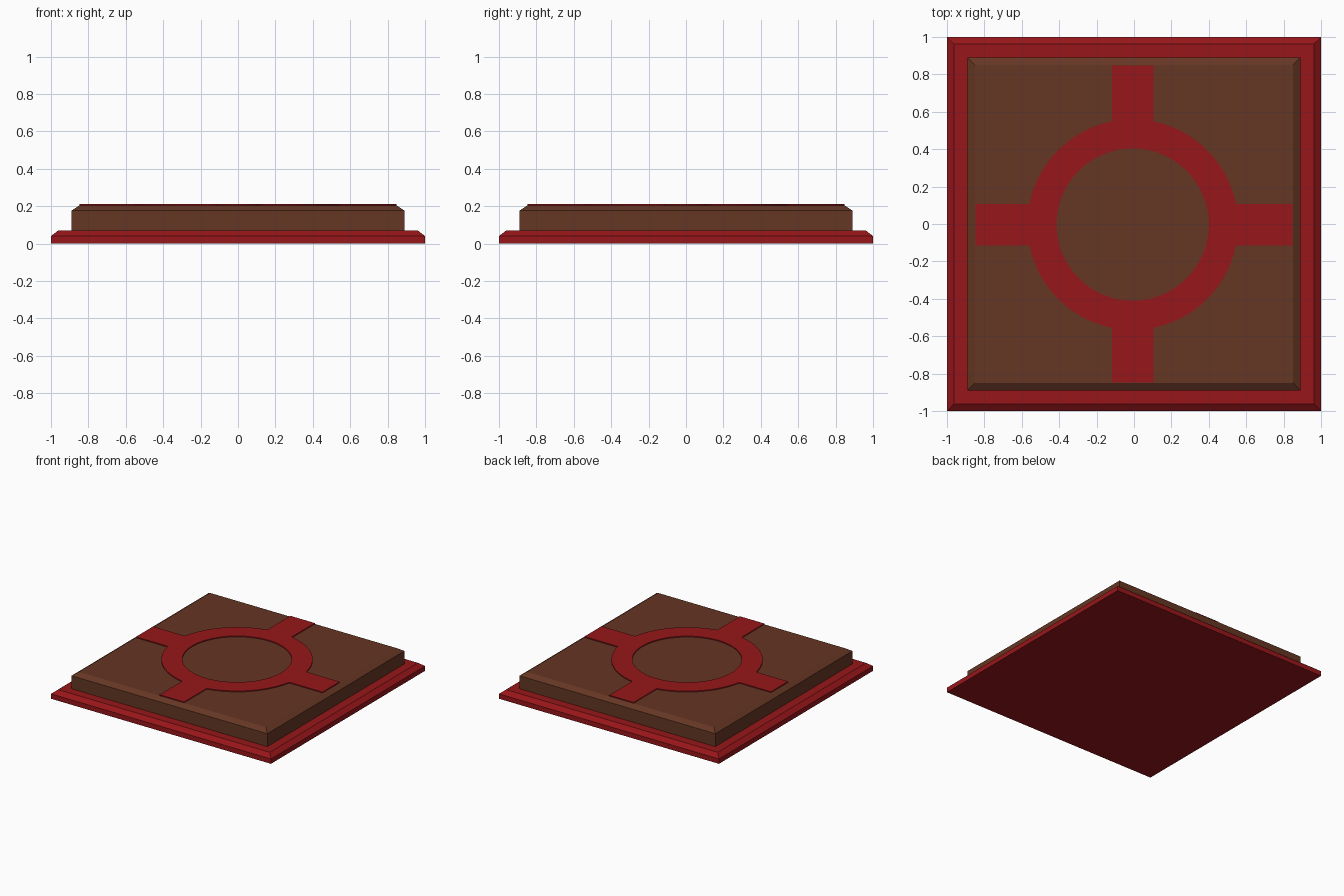
import bpy, bmesh, math
from mathutils import Matrix, Vector

if "Cube" in bpy.data.objects:
    bpy.data.objects.remove(bpy.data.objects["Cube"])


def material(name, rgb):
    m = bpy.data.materials.new(name)
    m.diffuse_color = (*rgb, 1)
    m.use_nodes = True
    m.node_tree.nodes["Principled BSDF"].inputs["Base Color"].default_value = m.diffuse_color
    return m


RED = material("dark_red", (0.31, 0.008, 0.01))
BRIGHT = material("inlay_red", (0.31, 0.008, 0.01))
BROWN = material("brown", (0.13, 0.037, 0.017))


def square_slab(name, layers, mat):
    """Stack square rings given as (half width, z) and cap both ends."""
    bm = bmesh.new()
    rings = [[bm.verts.new((sx * h, sy * h, z))
              for sx, sy in ((-1, -1), (1, -1), (1, 1), (-1, 1))]
             for h, z in layers]
    for lo, hi in zip(rings, rings[1:]):
        for i in range(4):
            j = (i + 1) % 4
            bm.faces.new((lo[i], lo[j], hi[j], hi[i]))
    bm.faces.new(rings[0][::-1])
    bm.faces.new(rings[-1])
    me = bpy.data.meshes.new(name)
    bm.to_mesh(me)
    bm.free()
    me.materials.append(mat)
    ob = bpy.data.objects.new(name, me)
    bpy.context.collection.objects.link(ob)
    return ob


# Chamfered red base and brown upper block
square_slab("base_slab", [(1, 0), (1, 0.04), (0.962, 0.07)], RED)
square_slab("upper_block", [(0.89, 0.07), (0.89, 0.176), (0.85, 0.203)], BROWN)

# Raised ring with four arms: one arm and one arc, repeated by quarter turns
R_IN, R_OUT, ARM, REACH = 0.407, 0.563, 0.111, 0.848
start = math.asin(ARM / R_OUT)
STEPS = 14
quarter = [Vector((REACH, -ARM, 0)), Vector((REACH, ARM, 0))]
for i in range(STEPS + 1):
    a = start + (math.pi / 2 - 2 * start) * i / STEPS
    quarter.append(Vector((R_OUT * math.cos(a), R_OUT * math.sin(a), 0)))
shift = Vector((-0.007, -0.003, 0))
outer = [Matrix.Rotation(q * math.pi / 2, 3, 'Z') @ p + shift
         for q in range(4) for p in quarter]
for p in outer:  # keep the arm ends on the block's top edge
    for k in (0, 1):
        if abs(p[k]) > 0.8:
            p[k] = math.copysign(REACH, p[k])
inner = [Vector((R_IN * math.cos(a), R_IN * math.sin(a), 0)) + shift
         for a in (math.tau * i / 64 for i in range(64))]

curve = bpy.data.curves.new("ring_with_arms", 'CURVE')
curve.dimensions = '2D'
curve.fill_mode = 'BOTH'
curve.extrude = 0.006
for loop in (outer, inner):
    s = curve.splines.new('POLY')
    s.points.add(len(loop) - 1)
    for pt, p in zip(s.points, loop):
        pt.co = (*p, 1)
    s.use_cyclic_u = True
curve.materials.append(BRIGHT)
ring = bpy.data.objects.new("ring_with_arms", curve)
ring.location.z = 0.205
bpy.context.collection.objects.link(ring)
bpy.context.view_layer.objects.active = ring
ring.select_set(True)
bpy.ops.object.convert(target='MESH')
